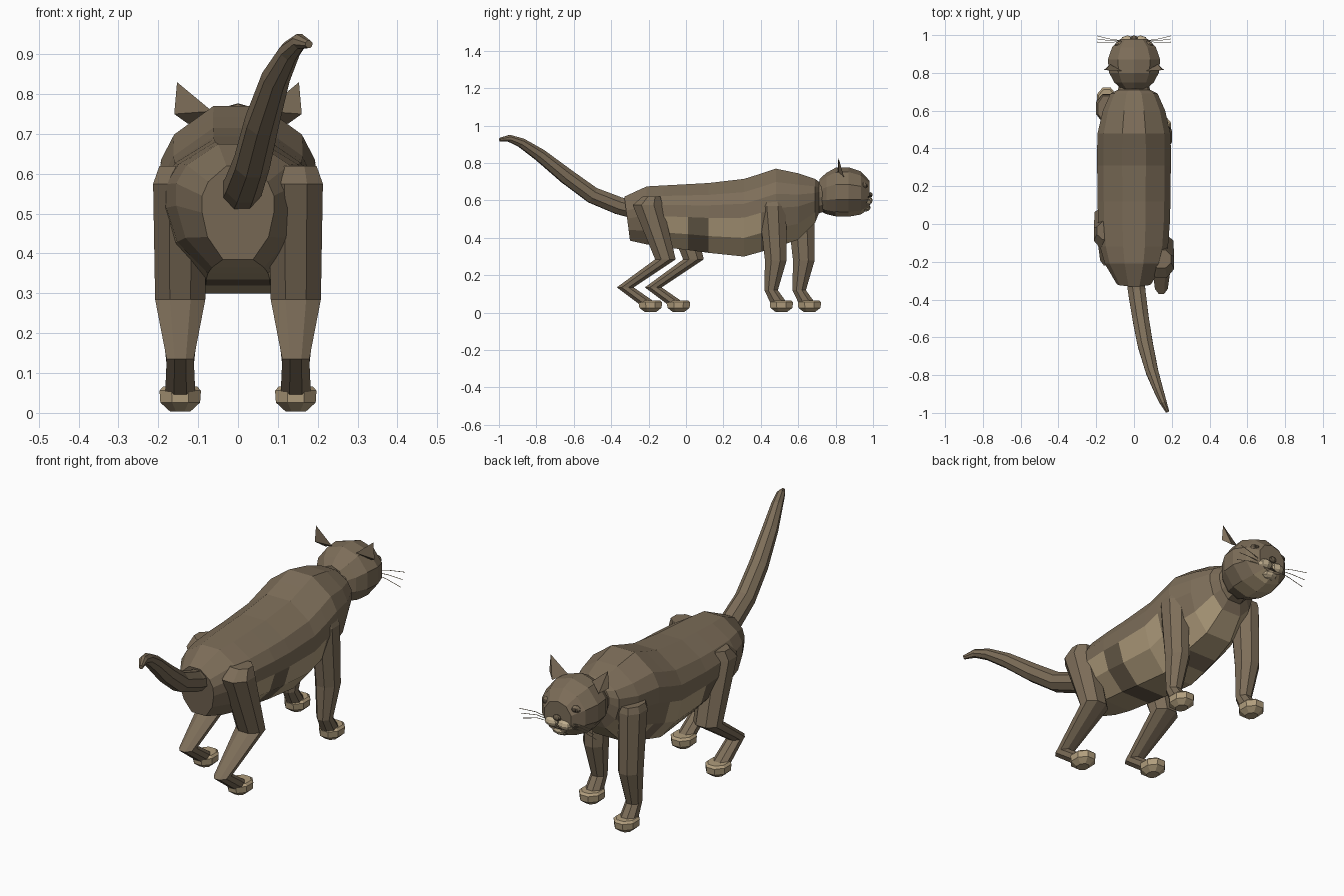
import bpy, bmesh, math
from mathutils import Vector, Matrix

old = bpy.data.objects.get("Cube")
if old:
    bpy.data.objects.remove(old)


def material(name, rgb):
    m = bpy.data.materials.new(name)
    m.use_nodes = True
    m.diffuse_color = (*rgb, 1)
    m.node_tree.nodes["Principled BSDF"].inputs["Base Color"].default_value = (*rgb, 1)
    return m


FUR = material("brown fur", (0.205, 0.155, 0.1))
TAN = material("tan fur", (0.44, 0.34, 0.205))
STRIPE = material("dark stripe", (0.14, 0.107, 0.068))
CREAM = material("cream muzzle", (0.52, 0.42, 0.27))
DARK = material("dark eye and mouth", (0.07, 0.053, 0.035))


def finish(name, bm, *mats):
    bmesh.ops.recalc_face_normals(bm, faces=bm.faces)
    mesh = bpy.data.meshes.new(name)
    bm.to_mesh(mesh)
    bm.free()
    for m in mats:
        mesh.materials.append(m)
    ob = bpy.data.objects.new(name, mesh)
    bpy.context.collection.objects.link(ob)
    return ob


def loft(name, rings, *mats):
    """Skin closed rings of points and cap both ends."""
    bm = bmesh.new()
    loops = [[bm.verts.new(p) for p in ring] for ring in rings]
    n = len(loops[0])
    for a, b in zip(loops, loops[1:]):
        for i in range(n):
            j = (i + 1) % n
            bm.faces.new((a[i], a[j], b[j], b[i]))
    bm.faces.new(loops[0])
    bm.faces.new(loops[-1])
    return finish(name, bm, *mats)


def ring(center, u, v, n=8, phase=0.5):
    c, u, v = Vector(center), Vector(u), Vector(v)
    angles = [2 * math.pi * (i + phase) / n for i in range(n)]
    return [c + u * math.cos(a) + v * math.sin(a) for a in angles]


def blob(name, center, size, mat, seg=8, rows=6):
    bm = bmesh.new()
    bmesh.ops.create_uvsphere(bm, u_segments=seg, v_segments=rows, radius=1,
                              matrix=Matrix.Translation(center) @ Matrix.Diagonal((*size, 1)))
    return finish(name, bm, mat)


# Body: sections along y as (y, top, bottom, half width, lean)
SECTION = [(0.42, 0), (0.85, 0.24), (1, 0.5), (1, 0.68), (0.83, 0.83), (0.32, 1)]
stations = [(-0.33, 0.62, 0.385, 0.09, 0.13), (-0.21, 0.675, 0.365, 0.155, 0),
            (-0.12, 0.68, 0.35, 0.18, 0), (0.01, 0.687, 0.335, 0.19, 0),
            (0.12, 0.693, 0.32, 0.193, 0), (0.31, 0.715, 0.3, 0.195, 0),
            (0.40, 0.743, 0.325, 0.195, 0), (0.48, 0.77, 0.35, 0.193, 0),
            (0.60, 0.745, 0.39, 0.165, 0), (0.69, 0.715, 0.48, 0.125, 0),
            (0.71, 0.70, 0.53, 0.085, 0), (0.76, 0.70, 0.55, 0.075, 0)]
rings = []
for y, top, bottom, w, lean in stations:
    half = [(w * fx, bottom + (top - bottom) * fz) for fx, fz in SECTION]
    outline = half + [(-x, z) for x, z in reversed(half)]
    rings.append([(x, y + lean * (top - z), z) for x, z in outline])
body = loft("body", rings, FUR, TAN, STRIPE)

# Pale belly and flanks, crossed by darker bands
for f in body.data.polygons:
    c = f.center
    if c.z < 0.5 and abs(f.normal.y) < 0.9:
        if 0.01 < c.y < 0.12:
            f.material_index = 2
        elif -0.12 < c.y < 0.40 or 0.48 < c.y < 0.69:
            f.material_index = 1
        elif c.y < -0.12 and abs(c.x) < 0.05:
            f.material_index = 1

# Tail: tapering tube swept along a curved path
path = [Vector(p) for p in [(0.005, -0.27, 0.55), (0.015, -0.36, 0.572), (0.035, -0.5, 0.628),
                            (0.06, -0.64, 0.73), (0.095, -0.78, 0.842), (0.13, -0.88, 0.908),
                            (0.155, -0.945, 0.932), (0.178, -0.995, 0.925)]]
radii = [0.052, 0.05, 0.047, 0.044, 0.036, 0.027, 0.02, 0.01]
rings = []
for i, (p, r) in enumerate(zip(path, radii)):
    t = (path[min(i + 1, len(path) - 1)] - path[max(i - 1, 0)]).normalized()
    u = t.cross(Vector((0, 0, 1))).normalized()
    rings.append(ring(p, u * r, u.cross(t) * r))
loft("tail", rings, FUR)

# Legs: sections as (z, y, half width, half depth); the right legs step forward
HIND = [(0.62, -0.185, 0.052, 0.048), (0.575, -0.205, 0.068, 0.08), (0.285, -0.11, 0.063, 0.055),
        (0.135, -0.325, 0.034, 0.045), (0.045, -0.2, 0.038, 0.05)]
FORE = [(0.60, 0.46, 0.045, 0.068), (0.57, 0.462, 0.056, 0.073), (0.28, 0.48, 0.052, 0.058),
        (0.12, 0.455, 0.034, 0.036), (0.045, 0.5, 0.038, 0.045)]
PAW = [(0.004, 0.5), (0.026, 0.96), (0.056, 1), (0.066, 0.82)]
K = 1 / math.cos(math.pi / 8)
for side, sx, step in (("left", 1, 0), ("right", -1, 0.15)):
    for part, leg, paw_y in (("hind", HIND, -0.19), ("front", FORE, 0.51)):
        x = 0.145 * sx
        loft(f"{side}_{part}_leg",
             [ring((x, y + step, z), (rx * K, 0, 0), (0, ry * K, 0)) for z, y, rx, ry in leg], FUR)
        loft(f"{side}_{part}_paw",
             [ring((x, paw_y + step, z), (0.052 * s * K, 0, 0), (0, 0.062 * s * K, 0))
              for z, s in PAW], TAN)

# Head: sections as (y, z, half width, half height), with a pale throat
skull = [(0.715, 0.63, 0.07, 0.085), (0.75, 0.637, 0.11, 0.11), (0.80, 0.645, 0.138, 0.13),
         (0.87, 0.645, 0.146, 0.132), (0.935, 0.64, 0.122, 0.115), (0.98, 0.632, 0.075, 0.075)]
head = loft("head", [ring((0, y, z), (rx, 0, 0), (0, 0, rz), 10) for y, z, rx, rz in skull],
            FUR, TAN)
for f in head.data.polygons:
    if f.center.z < 0.56 and f.center.y > 0.8:
        f.material_index = 1

# Face
blob("nose", (0, 0.985, 0.63), (0.02, 0.013, 0.014), STRIPE)
blob("chin", (0, 0.957, 0.562), (0.042, 0.03, 0.022), CREAM)
blob("mouth", (0, 0.968, 0.58), (0.035, 0.02, 0.006), DARK)
for side, sx in (("left", 1), ("right", -1)):
    blob(f"{side}_muzzle", (0.034 * sx, 0.968, 0.6), (0.04, 0.03, 0.025), CREAM)
    blob(f"{side}_eye_rim", (0.072 * sx, 0.95, 0.678), (0.03, 0.018, 0.02), FUR)
    blob(f"{side}_eye", (0.073 * sx, 0.96, 0.678), (0.018, 0.011, 0.012), DARK)

    # Ear: pointed wedge
    bm = bmesh.new()
    a, b, c, tip = [bm.verts.new((x * sx, y, z)) for x, y, z in
                    [(0.065, 0.81, 0.757), (0.16, 0.815, 0.75), (0.125, 0.845, 0.725),
                     (0.153, 0.815, 0.83)]]
    for tri in ((a, b, c), (a, b, tip), (b, c, tip), (c, a, tip)):
        bm.faces.new(tri)
    finish(f"{side}_ear", bm, FUR)

    # Whiskers: three thin bent strands
    for i in range(3):
        d = i - 1
        pts = [(0.05, 0.97, 0.6 + 0.008 * d), (0.12, 0.97 + 0.008 * d, 0.606 + 0.018 * d),
               (0.195, 0.98 + 0.016 * d, 0.598 + 0.03 * d)]
        loft(f"{side}_whisker_{i + 1}",
             [ring((x * sx, y, z), (0, 0.0018, 0), (0, 0, 0.0018), 3) for x, y, z in pts], CREAM)
